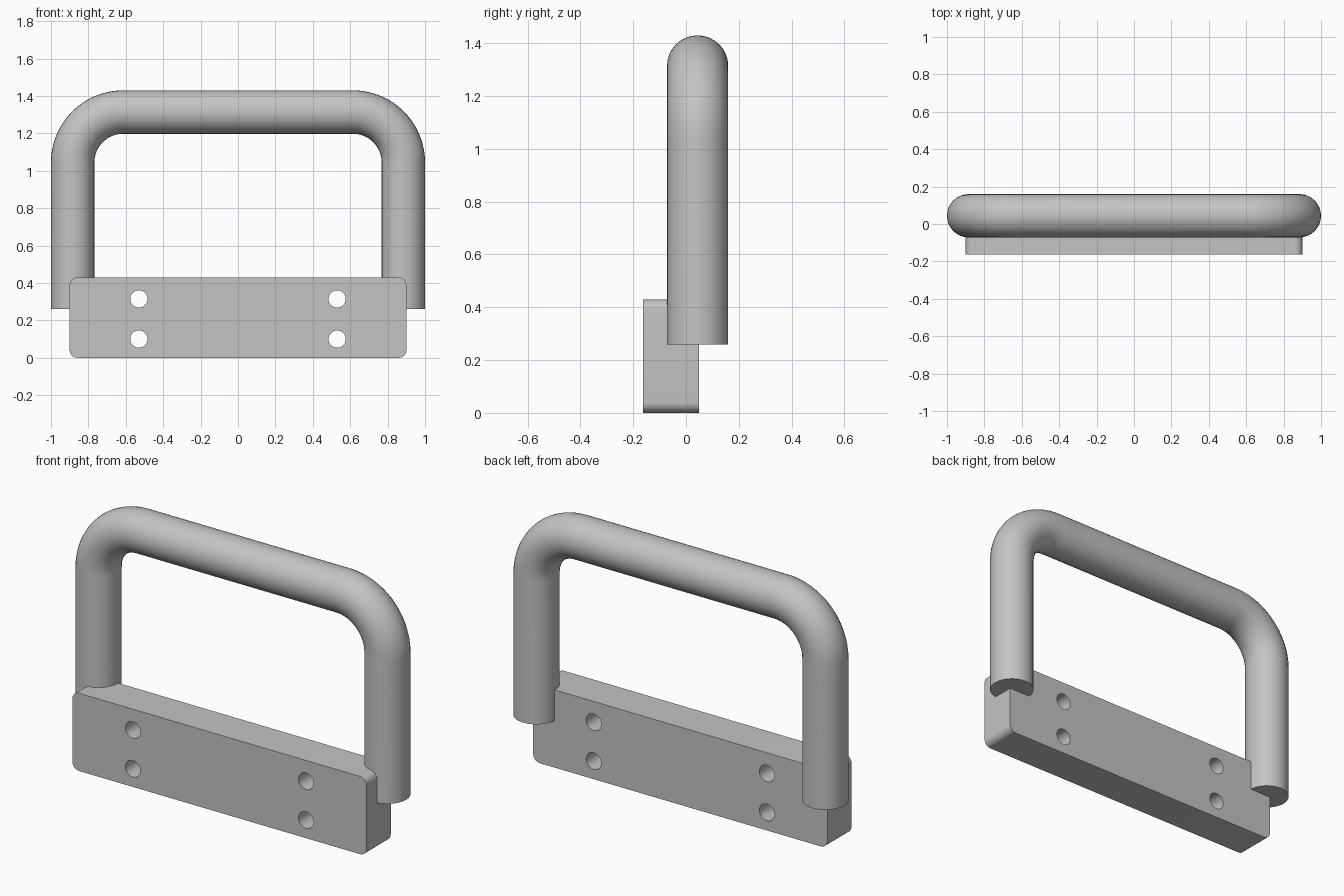
import bpy
import bmesh
from math import sin, cos, pi

cube = bpy.data.objects.get("Cube")
if cube:
    bpy.data.objects.remove(cube, do_unlink=True)

grey = bpy.data.materials.new("plain grey")
grey.use_nodes = True
colour = (0.55, 0.55, 0.55, 1)
grey.diffuse_color = colour
grey.node_tree.nodes["Principled BSDF"].inputs["Base Color"].default_value = colour


def arc(cx, cy, radius, start, end, steps):
    """Points along an arc, angles in turns of pi."""
    angles = [pi * (start + (end - start) * i / steps) for i in range(steps + 1)]
    return [(cx + radius * cos(a), cy + radius * sin(a)) for a in angles]


def new_curve(name, dimensions):
    curve = bpy.data.curves.new(name, 'CURVE')
    curve.dimensions = dimensions
    return curve


def add_spline(curve, points, closed):
    spline = curve.splines.new('POLY')
    spline.points.add(len(points) - 1)
    for point, (x, y) in zip(spline.points, points):
        point.co = (x, y, 0, 1)
    spline.use_cyclic_u = closed


def finish(name, curve, y):
    """Stand the curve upright at depth y, turn it into a smooth mesh."""
    obj = bpy.data.objects.new(name, curve)
    bpy.context.collection.objects.link(obj)
    obj.location.y = y
    obj.rotation_euler.x = pi / 2
    bpy.ops.object.select_all(action='DESELECT')
    obj.select_set(True)
    bpy.context.view_layer.objects.active = obj
    bpy.ops.object.convert(target='MESH')
    obj = bpy.context.object
    bm = bmesh.new()
    bm.from_mesh(obj.data)
    bmesh.ops.remove_doubles(bm, verts=bm.verts, dist=0.0001)
    bmesh.ops.recalc_face_normals(bm, faces=bm.faces)
    bm.to_mesh(obj.data)
    bm.free()
    obj.data.materials.clear()
    obj.data.materials.append(grey)
    bpy.ops.object.shade_smooth_by_angle(angle=pi / 6)


# Mounting block: rounded rectangle with four through holes
half_width, height, corner = 0.9, 0.43, 0.04
block = new_curve("mounting_block", '2D')
block.fill_mode = 'BOTH'
block.extrude = 0.106
outline = []
for i, (sx, z) in enumerate([(1, height - corner), (-1, height - corner),
                             (-1, corner), (1, corner)]):
    outline += arc(sx * (half_width - corner), z, corner, i / 2, i / 2 + 0.5, 8)
add_spline(block, outline, True)
for x in (-0.53, 0.53):
    for z in (0.1, 0.315):
        add_spline(block, arc(x, z, 0.046, 0, 2, 32)[:-1], True)
finish("mounting_block", block, -0.056)

# Handle: round bar bent into an arch
handle = new_curve("handle_bar", '3D')
handle.bevel_depth = 0.116
handle.bevel_resolution = 14
handle.use_fill_caps = True
path = [(0.884, 0.26)]
path += arc(0.614, 1.044, 0.27, 0, 0.5, 24)
path += arc(-0.614, 1.044, 0.27, 0.5, 1, 24)
path += [(-0.884, 0.26)]
add_spline(handle, path, False)
finish("handle_bar", handle, 0.044)
